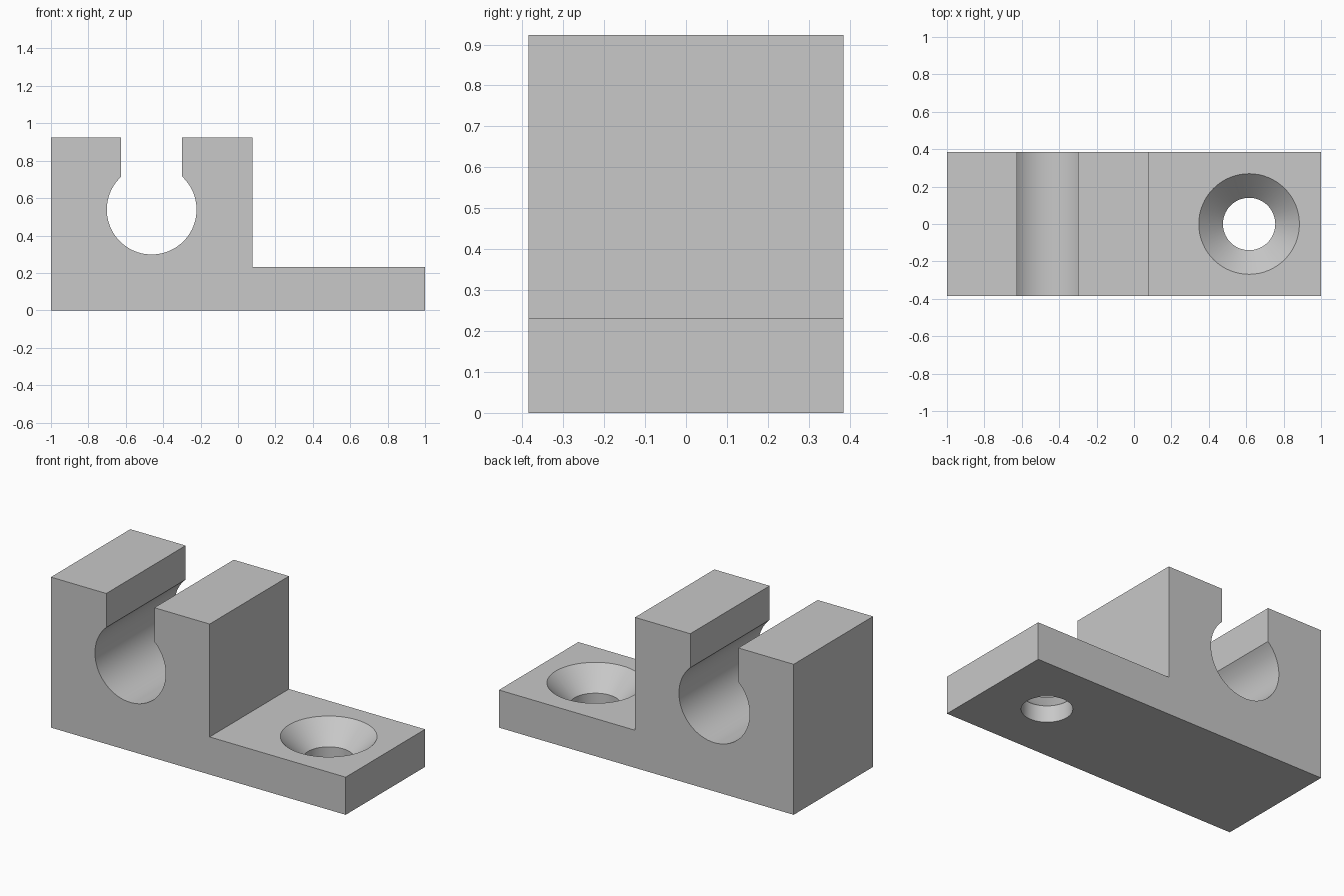
import bpy, bmesh
from math import asin, cos, sin, pi, radians

cube = bpy.data.objects.get("Cube")
if cube:
    bpy.data.objects.remove(cube, do_unlink=True)

UNIT = 2 / 26                      # the part is 26 units long
DEPTH, HEIGHT, BASE = 10 * UNIT, 12 * UNIT, 3 * UNIT
STEP_X = UNIT
BORE_X, BORE_Z, BORE_R = -6 * UNIT, 7 * UNIT, 0.24
SLOT = 0.163                       # half width of the slot
HOLE_X, HOLE_R, SINK_R = 8 * UNIT, 0.14, 0.269

grey = bpy.data.materials.new("plain grey")
grey.use_nodes = True
colour = (0.58, 0.58, 0.58, 1)
grey.diffuse_color = colour
grey.node_tree.nodes["Principled BSDF"].inputs["Base Color"].default_value = colour


def make_object(name, bm):
    bmesh.ops.recalc_face_normals(bm, faces=bm.faces)
    mesh = bpy.data.meshes.new(name)
    bm.to_mesh(mesh)
    bm.free()
    obj = bpy.data.objects.new(name, mesh)
    bpy.context.collection.objects.link(obj)
    mesh.materials.append(grey)
    return obj


# Clamp body: side profile with a slotted round bore, extruded in depth
opening = asin(SLOT / BORE_R)
steps = 64
arc = []
for i in range(steps + 1):
    a = pi / 2 - opening - (2 * pi - 2 * opening) * i / steps
    arc.append((BORE_X + BORE_R * cos(a), BORE_Z + BORE_R * sin(a)))
profile = [(-1, 0), (1, 0), (1, BASE), (STEP_X, BASE), (STEP_X, HEIGHT),
           (BORE_X + SLOT, HEIGHT), *arc, (BORE_X - SLOT, HEIGHT), (-1, HEIGHT)]
bm = bmesh.new()
face = bm.faces.new([bm.verts.new((x, -DEPTH / 2, z)) for x, z in profile])
ext = bmesh.ops.extrude_face_region(bm, geom=[face])
bmesh.ops.translate(bm, vec=(0, DEPTH, 0),
                    verts=[v for v in ext["geom"] if isinstance(v, bmesh.types.BMVert)])
body = make_object("clamp_bracket", bm)

# Countersunk screw hole: stacked rings joined into a closed cutter
over = 0.05
sink_z = BASE - (SINK_R - HOLE_R)
levels = [(HOLE_R, -over), (HOLE_R, sink_z), (SINK_R, BASE), (SINK_R, BASE + over)]
sides = 64
bm = bmesh.new()
rings = [[bm.verts.new((HOLE_X + r * cos(2 * pi * i / sides), r * sin(2 * pi * i / sides), z))
          for i in range(sides)] for r, z in levels]
for low, high in zip(rings, rings[1:]):
    for i in range(sides):
        j = (i + 1) % sides
        bm.faces.new((low[i], low[j], high[j], high[i]))
bm.faces.new(rings[0])
bm.faces.new(rings[-1])
cutter = make_object("screw_hole_cutter", bm)
cutter.hide_render = True

# Cut the hole, then drop the cutter
cut = body.modifiers.new("screw_hole", "BOOLEAN")
cut.operation, cut.solver, cut.object = "DIFFERENCE", "EXACT", cutter
bpy.ops.object.select_all(action="DESELECT")
body.select_set(True)
bpy.context.view_layer.objects.active = body
bpy.ops.object.modifier_apply(modifier=cut.name)
bpy.data.objects.remove(cutter, do_unlink=True)

# Smooth round walls, crisp edges
bpy.ops.object.shade_smooth_by_angle(angle=radians(30))
